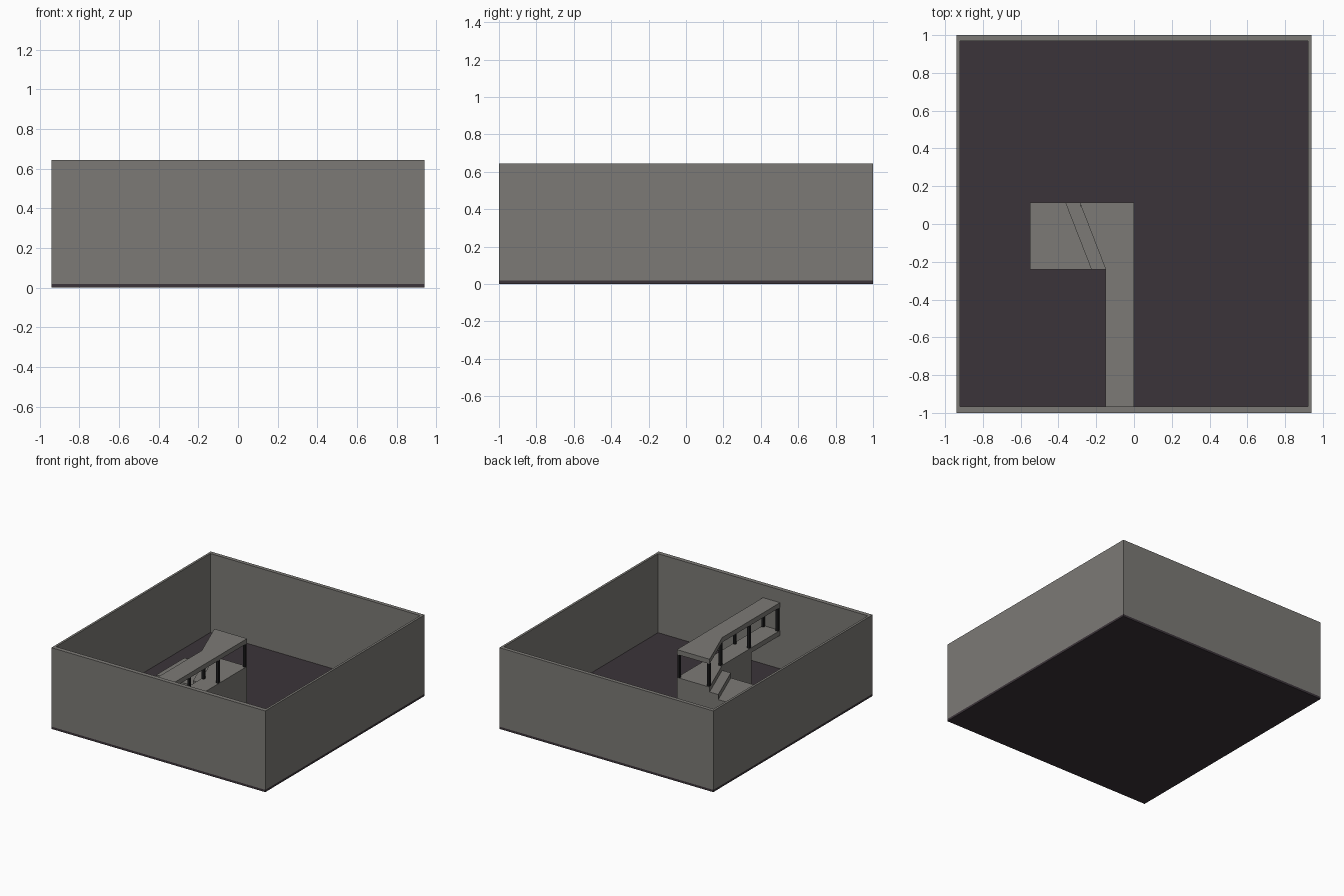
import bpy, bmesh

if "Cube" in bpy.data.objects:
    bpy.data.objects.remove(bpy.data.objects["Cube"])


def material(name, rgb):
    m = bpy.data.materials.new(name)
    m.diffuse_color = (*rgb, 1)
    m.use_nodes = True
    m.node_tree.nodes["Principled BSDF"].inputs["Base Color"].default_value = m.diffuse_color
    return m


GREY = material("concrete grey", (0.202, 0.195, 0.181))
DARK = material("dark floor", (0.044, 0.034, 0.041))
BLACK = material("post black", (0.012, 0.012, 0.013))


def finish(name, bm, mat):
    bmesh.ops.recalc_face_normals(bm, faces=bm.faces)
    me = bpy.data.meshes.new(name)
    bm.to_mesh(me)
    bm.free()
    me.materials.append(mat)
    ob = bpy.data.objects.new(name, me)
    bpy.context.collection.objects.link(ob)
    return ob


def prism(name, outline, z0, z1, mat):
    """Extrude a flat outline between two heights."""
    bm = bmesh.new()
    low = [bm.verts.new((x, y, z0)) for x, y in outline]
    high = [bm.verts.new((x, y, z1)) for x, y in outline]
    bm.faces.new(low)
    bm.faces.new(high)
    n = len(outline)
    for i in range(n):
        j = (i + 1) % n
        bm.faces.new((low[i], low[j], high[j], high[i]))
    return finish(name, bm, mat)


def rect(x0, x1, y0, y1):
    return [(x0, y0), (x1, y0), (x1, y1), (x0, y1)]


def ring(name, outer, inner, z0, z1, mat):
    """Closed wall between two rectangles."""
    bm = bmesh.new()
    loops = [[bm.verts.new((x, y, z)) for x, y in o]
             for o, z in ((outer, z0), (outer, z1), (inner, z1), (inner, z0))]
    for a in range(4):
        p, q = loops[a], loops[(a + 1) % 4]
        for i in range(4):
            j = (i + 1) % 4
            bm.faces.new((p[i], p[j], q[j], q[i]))
    return finish(name, bm, mat)


# Room shell
FLOOR = 0.018
prism("floor", rect(-0.94, 0.94, -1, 1), 0, FLOOR, DARK)
ring("room_walls", rect(-0.94, 0.94, -1, 1),
     rect(-0.922, 0.922, -0.966, 0.97), FLOOR, 0.645, GREY)

# Walkway in stacked levels: low landing, step, deck, roof
X, YB, YM, YE, YW = -0.15, 0.115, -0.24, -0.61, -0.966


def walkway(end, shift=0.0):
    pts = [(0, end), (0, YB), (-0.288 - shift, YB), (X - shift, YM)]
    if shift:
        pts.append((X, YM))
    return pts + [(X, end)]


prism("low_landing", [(0, YE), (0, YB), (-0.55, YB), (-0.55, YM),
                      (X, YM), (X, YE)], FLOOR, 0.243, GREY)
prism("step", walkway(YE, 0.076), 0.243, 0.283, GREY)
prism("deck", walkway(YW), 0.283, 0.322, GREY)
prism("roof", walkway(YW), 0.505, 0.543, GREY)

# Posts carrying the roof
R = 0.01
spots = [(x, y) for x in (-0.012, -0.138) for y in (-0.952, -0.595, -0.235)]
spots += [(-0.012, 0.102), (-0.272, 0.102)]
for i, (x, y) in enumerate(spots):
    prism(f"post_{i + 1}", rect(x - R, x + R, y - R, y + R), 0.322, 0.505, BLACK)
